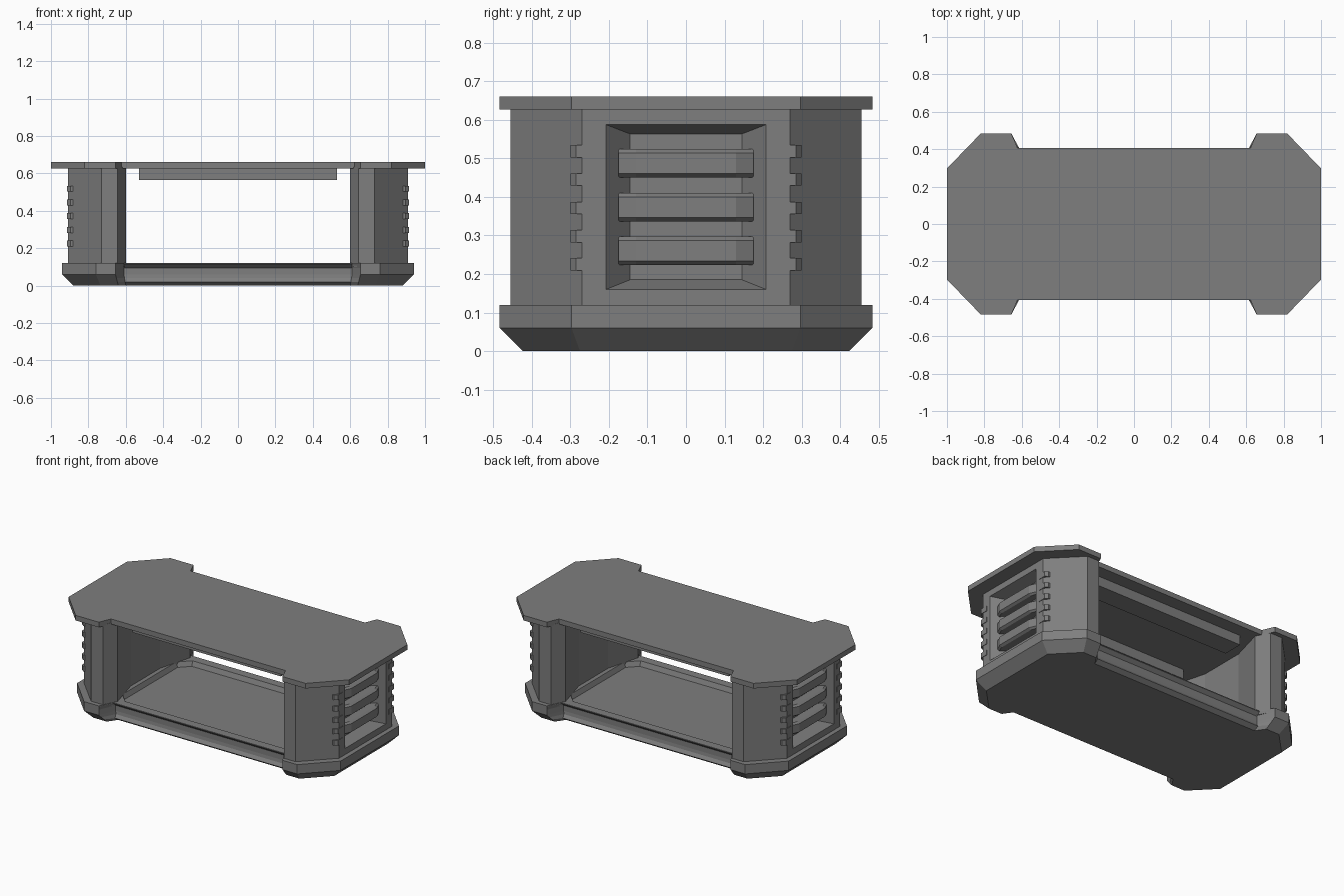
import bpy, bmesh

if "Cube" in bpy.data.objects:
    bpy.data.objects.remove(bpy.data.objects["Cube"])

dark = bpy.data.materials.new("dark_grey")
dark.diffuse_color = (.21, .21, .21, 1)
dark.use_nodes = True
dark.node_tree.nodes["Principled BSDF"].inputs["Base Color"].default_value = dark.diffuse_color


def loft(name, rings):
    """Closed solid through rings of equal point count."""
    bm = bmesh.new()
    vs = [[bm.verts.new(p) for p in r] for r in rings]
    n = len(vs[0])
    for a, b in zip(vs, vs[1:]):
        for i in range(n):
            j = (i + 1) % n
            bm.faces.new((a[i], a[j], b[j], b[i]))
    bm.faces.new(vs[0][::-1])
    bm.faces.new(vs[-1])
    bmesh.ops.recalc_face_normals(bm, faces=bm.faces)
    me = bpy.data.meshes.new(name)
    bm.to_mesh(me)
    bm.free()
    me.materials.append(dark)
    ob = bpy.data.objects.new(name, me)
    bpy.context.collection.objects.link(ob)
    return ob


def four_way(q, z):
    """Mirror a quarter outline in x and y into a full ring at height z."""
    pts = q + [(-x, y) for x, y in q[::-1]] + [(-x, -y) for x, y in q] + [(x, -y) for x, y in q[::-1]]
    return [(x, y, z) for x, y in pts]


def two_way(half, z):
    """Mirror a half outline in y into a full ring at height z."""
    return [(x, y, z) for x, y in half + [(x, -y) for x, y in half[::-1]]]


def prism(name, outline, z0, z1):
    return loft(name, [[(x, y, z) for x, y in outline] for z in (z0, z1)])


def mirror(ob, x=True, y=False):
    m = ob.modifiers.new("mirror", "MIRROR")
    m.use_axis = (x, y, False)
    m.use_mirror_merge = False


def cut(ob, cutter):
    m = ob.modifiers.new("cut", "BOOLEAN")
    m.operation = "DIFFERENCE"
    m.solver = "EXACT"
    m.object = cutter
    cutter.hide_render = True
    bpy.context.view_layer.objects.active = ob
    bpy.ops.object.modifier_apply(modifier=m.name)
    bpy.data.objects.remove(cutter)


# table top
top = [(1.0, .297), (.82, .483), (.655, .483), (.622, .405)]
loft("table_top", [four_way(top, .627), four_way(top, .66)])

# rails under the top
rail = [(-.53, .19), (.53, .19), (.53, .32), (-.53, .32)]
mirror(prism("under_rail", rail, .565, .63), x=False, y=True)


# base with chamfered bottom and moulded long sides
def base_ring(z, mid):
    t = min(z / .06, 1)
    low = [(.88, .275), (.735, .423), (.64, .423), (.60, mid)]
    high = [(.94, .297), (.76, .483), (.655, .483), (.61, mid)]
    return four_way([(a + (c - a) * t, b + (d - b) * t) for (a, b), (c, d) in zip(low, high)], z)


profile = [(0, .365), (.02, .392), (.04, .378), (.06, .375), (.095, .375), (.115, .398), (.12, .398)]
base = loft("base", [base_ring(z, y) for z, y in profile])
tray = [(.62, .27), (.56, .33)]
tray_top = [(.635, .275), (.565, .345)]
cut(base, loft("tray_cutter", [four_way(tray, .09), four_way(tray_top, .125)]))

# end pillars with recessed vent opening
pillar_half = [(.91, .27), (.73, .455), (.645, .455), (.60, .37), (.66, .15)]
pillar = loft("pillar", [two_way(pillar_half, .10), two_way(pillar_half, .635)])


def rect_x(x, y, z0, z1):
    return [(x, -y, z0), (x, y, z0), (x, y, z1), (x, -y, z1)]


cut(pillar, loft("vent_cutter", [rect_x(.84, .145, .185, .563), rect_x(.91, .207, .16, .587),
                                 rect_x(.95, .207, .16, .587)]))
mirror(pillar)

# vent slats, bowed outward
slat_out = [(.885, .13), (.87, .175), (.83, .175)]
slat_in = [(.90, .13), (.88, .175), (.83, .175)]
for i, zc in enumerate((.26, .373, .487)):
    mirror(loft(f"vent_slat_{i + 1}", [two_way(slat_out, zc - .037), two_way(slat_in, zc - .027),
                                       two_way(slat_in, zc + .027), two_way(slat_out, zc + .037)]))

# corner clips wrapped around the pillar edges
clip = [(.875, .235), (.913, .235), (.913, .285), (.895, .299), (.865, .299)]
for i, zc in enumerate((.225, .298, .371, .445, .518)):
    mirror(prism(f"corner_clip_{i + 1}", clip, zc - .016, zc + .016), y=True)
